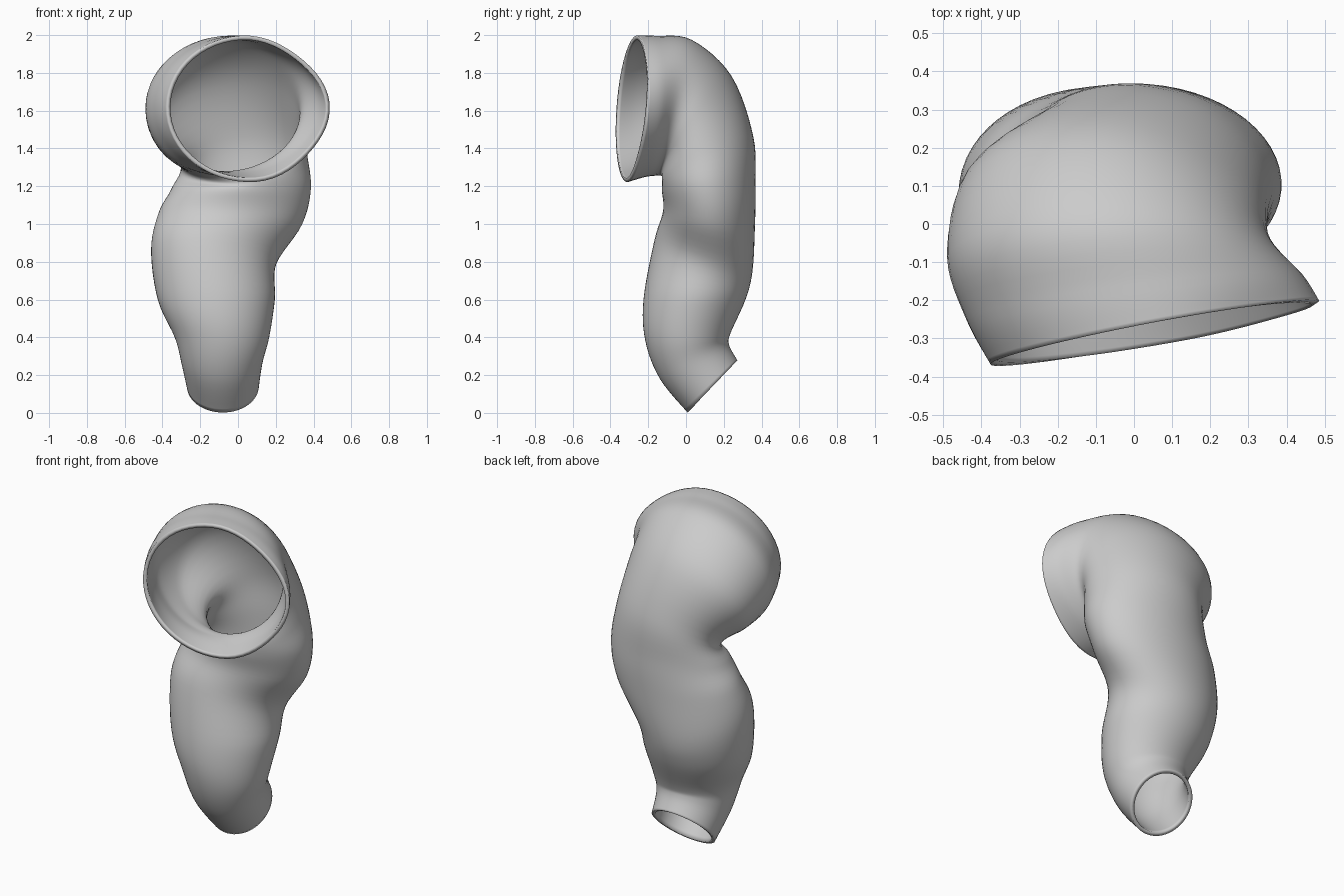
import bpy
from math import sin, cos, pi
from mathutils import Vector

if "Cube" in bpy.data.objects:
    bpy.data.objects.remove(bpy.data.objects["Cube"])

SIDES, STEPS = 56, 6

# Ring stations from wide mouth to narrow end:
# centre, half-width axis, half-depth axis, pinch of the right side
STATIONS = [
    ((.055, -.285, 1.61), (.43, .085, .03), (-.04, .02, .387), .05),
    ((.0, -.19, 1.622), (.44, .06, .02), (-.02, .03, .374), .02),
    ((-.065, -.07, 1.615), (.425, .02, .0), (0, .10, .36), 0),
    ((-.05, .055, 1.52), (.40, -.03, .03), (-.02, .185, .265), .02),
    ((.03, .115, 1.345), (.335, -.03, .035), (-.02, .24, .12), 0),
    ((.018, .12, 1.19), (.368, 0, 0), (-.02, .248, .01), 0),
    ((-.04, .122, 1.03), (.38, 0, -.03), (0, .243, -.04), 0),
    ((-.128, .092, .83), (.332, .01, -.035), (0, .26, -.08), 0),
    ((-.115, .045, .60), (.31, 0, 0), (0, .27, 0), 0),
    ((-.085, .01, .40), (.25, 0, 0), (0, .225, .02), 0),
    ((-.085, .045, .27), (.215, 0, 0), (0, .183, .09), 0),
    ((-.08, .14, .14), (.19, 0, 0), (0, .132, .138), 0),
]


def spline(a, b, c, d, t):
    return 0.5 * (2 * b + (c - a) * t + (2 * a - 5 * b + 4 * c - d) * t * t
                  + (3 * b - a - 3 * c + d) * t ** 3)


def ring(c, u, v, pinch):
    c, u, v = Vector(c), Vector(u), Vector(v)
    points = []
    for j in range(SIDES):
        a = 2 * pi * j / SIDES
        r = 1 - pinch * sin(2 * a) ** 2 * (cos(a) > 0)
        points.append(c + (u * cos(a) + v * sin(a)) * r)
    return points


# Smoothly interpolated rings
keys = [ring(*s) for s in STATIONS]
n = len(keys)
rings = []
for i in range(n - 1):
    quad = [keys[max(i - 1, 0)], keys[i], keys[i + 1], keys[min(i + 2, n - 1)]]
    for s in range(STEPS):
        rings.append([spline(*p, s / STEPS) for p in zip(*quad)])
rings.append(keys[-1])

# Skin the rings into an open tube
verts = [p for r in rings for p in r]
faces = []
for i in range(len(rings) - 1):
    for j in range(SIDES):
        k = (j + 1) % SIDES
        a, b = i * SIDES, (i + 1) * SIDES
        faces.append((a + j, b + j, b + k, a + k))
mesh = bpy.data.meshes.new("bent_tube")
mesh.from_pydata(verts, [], faces)
tube = bpy.data.objects.new("bent_tube", mesh)
bpy.context.collection.objects.link(tube)

# Wall thickness, inward
wall = tube.modifiers.new("wall", 'SOLIDIFY')
wall.thickness = 0.022
wall.offset = -1

bpy.context.view_layer.objects.active = tube
tube.select_set(True)
bpy.ops.object.shade_smooth_by_angle(angle=pi / 3)
